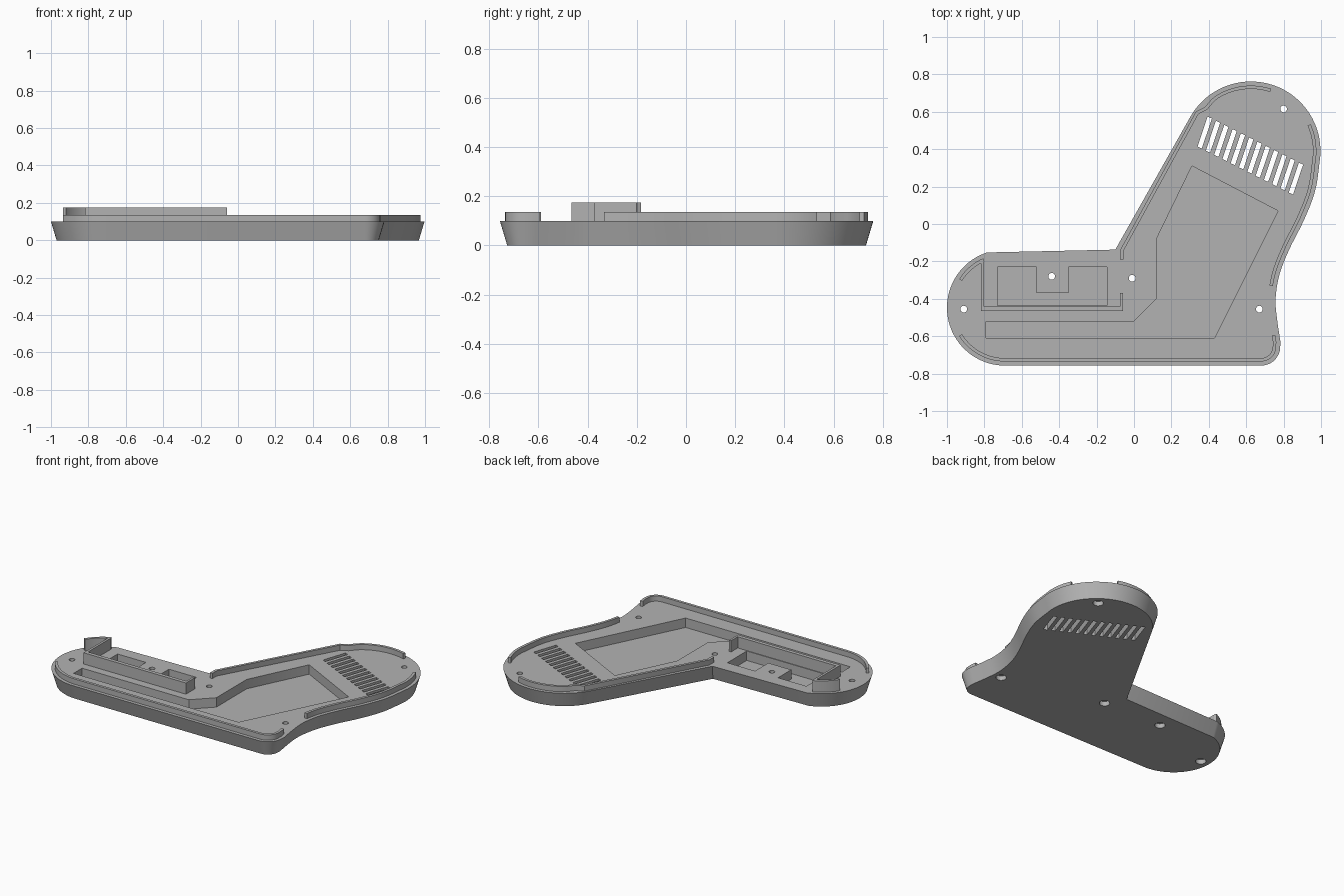
import bpy, bmesh, math
from mathutils import Vector

cube = bpy.data.objects.get("Cube")
if cube:
    bpy.data.objects.remove(cube)

grey = bpy.data.materials.new("matte grey")
grey.use_nodes = True
grey.diffuse_color = (0.45, 0.45, 0.45, 1)
grey.node_tree.nodes["Principled BSDF"].inputs["Base Color"].default_value = (0.45, 0.45, 0.45, 1)

TOP, LIP, TALL, FLOOR = 0.1, 0.135, 0.175, 0.037


def arc(center, radius, start, end, steps=24):
    angles = [math.radians(start + (end - start) * i / steps) for i in range(steps + 1)]
    return [Vector((center[0] + radius * math.cos(a), center[1] + radius * math.sin(a))) for a in angles]


def spline(points, steps=6):
    """Smooth curve through the points."""
    p = [Vector(q) for q in points]
    p = [2 * p[0] - p[1]] + p + [2 * p[-1] - p[-2]]
    out = []
    for a, b, c, d in zip(p, p[1:], p[2:], p[3:]):
        for i in range(steps):
            t = i / steps
            out.append(0.5 * (2 * b + (c - a) * t + (2 * a - 5 * b + 4 * c - d) * t * t
                              + (3 * b - a - 3 * c + d) * t ** 3))
    return out + [p[-2]]


def offset(path, dist, closed=False):
    """Shift a path to its right side with mitred corners."""
    path = [Vector(p) for p in path]
    out, n = [], len(path)
    for i, p in enumerate(path):
        before = path[i - 1] if closed or i else None
        after = path[(i + 1) % n] if closed or i < n - 1 else None
        u = (p - before).normalized() if before else (after - p).normalized()
        v = (after - p).normalized() if after else u
        nu, nv = Vector((u.y, -u.x)), Vector((v.y, -v.x))
        out.append(p + (nu + nv) * dist / (1 + nu.dot(nv)))
    return out


def loft(name, lower, upper, z0, z1):
    """Solid between two matching outlines."""
    bm = bmesh.new()
    a = [bm.verts.new((p[0], p[1], z0)) for p in lower]
    b = [bm.verts.new((p[0], p[1], z1)) for p in upper]
    bm.faces.new(a)
    bm.faces.new(b)
    for i in range(len(a)):
        j = (i + 1) % len(a)
        bm.faces.new((a[i], a[j], b[j], b[i]))
    bmesh.ops.recalc_face_normals(bm, faces=bm.faces)
    mesh = bpy.data.meshes.new(name)
    bm.to_mesh(mesh)
    bm.free()
    mesh.materials.append(grey)
    obj = bpy.data.objects.new(name, mesh)
    bpy.context.collection.objects.link(obj)
    return obj


def activate(obj):
    bpy.ops.object.select_all(action='DESELECT')
    obj.select_set(True)
    bpy.context.view_layer.objects.active = obj


def smooth(obj):
    activate(obj)
    bpy.ops.object.shade_smooth_by_angle(angle=math.radians(30))


def ribbon(name, path, height, near=0.022, far=0.04):
    """Thin upright wall following a path."""
    outline = offset(path, near) + offset(path, far)[::-1]
    smooth(loft(name, outline, outline, TOP - 0.002, height))


def cut(target, outline, z0, z1):
    cutter = loft("cutter", outline, outline, z0, z1)
    cutter.hide_render = True
    activate(target)
    mod = target.modifiers.new("cut", 'BOOLEAN')
    mod.object, mod.operation, mod.solver = cutter, 'DIFFERENCE', 'EXACT'
    bpy.ops.object.modifier_apply(modifier=mod.name)
    bpy.data.objects.remove(cutter)


# Outline, clockwise from the inner elbow
lobe, lobe_r = (0.625, 0.39), 0.372
arm, arm_r = (-0.69, -0.447), 0.31
elbow = Vector((-0.1, -0.137))
side = spline([(0.997, 0.37), (0.97, 0.184), (0.91, 0.024), (0.83, -0.136), (0.778, -0.27),
               (0.757, -0.4), (0.765, -0.51), (0.783, -0.63)])
corner = arc((0.68, -0.655), 0.102, 2, -90, 12)
outline = [elbow] + arc(lobe, lobe_r, 151, 2, 40) + side + corner + arc(arm, arm_r, 270, 108, 40)

# Tapered base plate
base = loft("base_plate", offset(outline, 0.03, True), outline, 0, TOP)

# Main recess and notched pocket
cut(base, [(0.31, 0.31), (0.77, 0.07), (0.43, -0.61), (-0.79, -0.61),
           (-0.79, -0.52), (0, -0.52), (0.12, -0.4), (0.12, -0.08)], FLOOR, 0.2)
cut(base, [(-0.73, -0.23), (-0.52, -0.23), (-0.52, -0.37), (-0.35, -0.37),
           (-0.35, -0.23), (-0.145, -0.23), (-0.145, -0.435), (-0.73, -0.435)], FLOOR, 0.2)

# Screw holes, wider underneath
for spot in [(0.67, -0.455), (-0.01, -0.29), (-0.44, -0.28), (-0.91, -0.455), (0.8, 0.615)]:
    cut(base, arc(spot, 0.018, 0, 345, 23), -0.1, 0.2)
    cut(base, arc(spot, 0.032, 0, 345, 23), -0.1, 0.03)

# Row of vent slots
first, last, slots = Vector((0.378, 0.489)), Vector((0.866, 0.243)), 12
along, across = Vector((0.027, 0.08)), Vector((0.0115, -0.005))
for i in range(slots):
    c = first.lerp(last, i / (slots - 1))
    cut(base, [c + along + across, c + along - across, c - along - across, c - along + across], -0.1, 0.2)
smooth(base)

# Low locating lips
ribbon("back_lip", [(-0.066, -0.19), (-0.066, -0.143), (0.338, 0.595), (0.385, 0.618), (0.42, 0.66)]
       + arc(lobe, lobe_r - 0.031, 122, 72), LIP, -0.009, 0.009)
ribbon("side_lip", arc(lobe, lobe_r, 24, 2, 8) + [p for p in side if p.y > -0.35], LIP)
ribbon("front_lip", [p for p in side if p.y < -0.57] + corner + arc(arm, arm_r, 270, 212), LIP)

# Tall holder frame with its curved end wall
ribbon("curved_wall", arc(arm, arm_r, 148, 114), TALL)
frame = [(-0.818, -0.195), (-0.802, -0.195), (-0.802, -0.44), (-0.075, -0.44), (-0.075, -0.37),
         (-0.06, -0.37), (-0.06, -0.465), (-0.818, -0.465)]
loft("holder_frame", frame, frame, TOP - 0.002, TALL)
